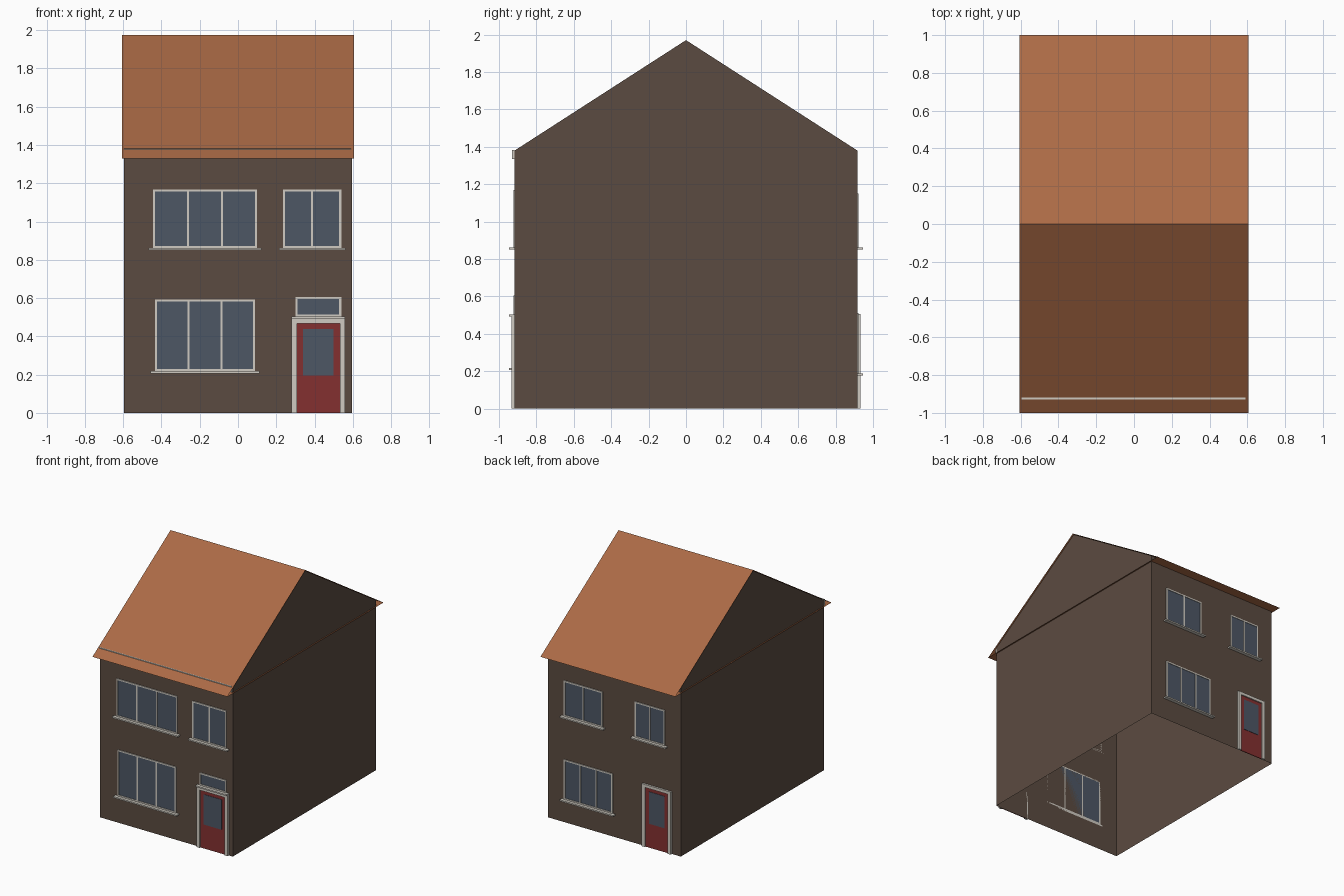
import bpy, bmesh
from mathutils import Matrix, Vector

if "Cube" in bpy.data.objects:
    bpy.data.objects.remove(bpy.data.objects["Cube"])

WALL_X, WALL_Y, WALL_Z = 0.595, 0.916, 1.38
ROOF_X, EAVE_Y, EAVE_Z, RIDGE_Z = 0.605, 1.0, 1.33, 1.975


def material(name, rgb):
    m = bpy.data.materials.new(name)
    m.diffuse_color = (*rgb, 1)
    m.use_nodes = True
    m.node_tree.nodes["Principled BSDF"].inputs["Base Color"].default_value = m.diffuse_color
    return m


BRICK = material("brick", (0.105, 0.07, 0.052))
TILE = material("tile", (0.41, 0.145, 0.06))
TRIM = material("trim", (0.63, 0.6, 0.54))
GLASS = material("glass", (0.075, 0.095, 0.13))
PAINT = material("red_paint", (0.23, 0.03, 0.03))


def finish(bm, name, mat):
    bmesh.ops.recalc_face_normals(bm, faces=bm.faces)
    mesh = bpy.data.meshes.new(name)
    bm.to_mesh(mesh)
    bm.free()
    mesh.materials.append(mat)
    obj = bpy.data.objects.new(name, mesh)
    bpy.context.collection.objects.link(obj)


def boxes(name, mat, side, items):
    """Boxes (x0, x1, z0, z1, outer_y) fixed to the front (-1) or back (1) wall."""
    bm = bmesh.new()
    for x0, x1, z0, z1, y in items:
        centre = Vector(((x0 + x1) / 2, side * (WALL_Y + y) / 2, (z0 + z1) / 2))
        size = Matrix.Diagonal((x1 - x0, y - WALL_Y, z1 - z0, 1))
        bmesh.ops.create_cube(bm, size=1, matrix=Matrix.Translation(centre) @ size)
    finish(bm, name, mat)


def window(name, side, x0, x1, z0, z1, panes, sill=True):
    t = 0.011
    bars = [(x0, x1, z1 - t, z1, 0.923), (x0, x1, z0, z0 + t, 0.923)]
    for i in range(panes + 1):
        x = x0 + (x1 - x0 - t) * i / panes
        bars.append((x, x + t, z0 + t, z1 - t, 0.923))
    boxes(name + "_frame", TRIM, side, bars)
    boxes(name + "_glass", GLASS, side, [(x0 + t, x1 - t, z0 + t, z1 - t, 0.919)])
    if sill:
        boxes(name + "_sill", TRIM, side, [(x0 - 0.022, x1 + 0.022, z0 - 0.011, z0, 0.946)])


def door(name, side, x0, x1, z1):
    t = 0.028
    boxes(name + "_frame", TRIM, side, [
        (x0, x0 + t, 0, z1, 0.932), (x1 - t, x1, 0, z1, 0.932),
        (x0 + t, x1 - t, z1 - 0.024, z1, 0.932)])
    boxes(name + "_leaf", PAINT, side, [(x0 + t, x1 - t, 0, z1 - 0.024, 0.922)])
    boxes(name + "_glass", GLASS, side,
          [(x0 + 0.06, x1 - 0.06, 0.195, z1 - 0.053, 0.925)])


# Walls: open-bottomed shell with gabled ends
bm = bmesh.new()
ends = []
for x in (-WALL_X, WALL_X):
    pts = [(-WALL_Y, 0), (-WALL_Y, WALL_Z), (0, RIDGE_Z - 0.005), (WALL_Y, WALL_Z), (WALL_Y, 0)]
    v = [bm.verts.new((x, y, z)) for y, z in pts]
    bm.faces.new((v[0], v[1], v[3], v[4]))
    bm.faces.new(v[1:4])
    ends.append(v)
for i in (0, 3):
    bm.faces.new((ends[0][i], ends[0][i + 1], ends[1][i + 1], ends[1][i]))
finish(bm, "walls", BRICK)

# Roof: two thin slopes and a flat soffit, open at the gable ends
bm = bmesh.new()
profile = [(-EAVE_Y, EAVE_Z), (0, RIDGE_Z), (EAVE_Y, EAVE_Z)]
left, right = ([bm.verts.new((x, y, z)) for y, z in profile] for x in (-ROOF_X, ROOF_X))
for i in range(3):
    j = (i + 1) % 3
    bm.faces.new((left[i], left[j], right[j], right[i]))
finish(bm, "roof", TILE)

# Front fascia board
boxes("fascia", TRIM, -1, [(-WALL_X, 0.59, 1.335, 1.382, 0.929)])

# Front windows and door
window("front_upper_wide_window", -1, -0.445, 0.10, 0.862, 1.168, 3)
window("front_upper_small_window", -1, 0.235, 0.54, 0.862, 1.168, 2)
window("front_lower_window", -1, -0.435, 0.09, 0.218, 0.593, 3)
window("front_transom", -1, 0.30, 0.54, 0.503, 0.605, 1, sill=False)
door("front_door", -1, 0.28, 0.56, 0.492)
boxes("front_door_ledge", TRIM, -1, [(0.28, 0.56, 0.492, 0.503, 0.946)])

# Back windows and door
window("back_upper_wide_window", 1, 0.105, 0.45, 0.862, 1.15, 2)
window("back_upper_small_window", 1, -0.455, -0.185, 0.862, 1.15, 2)
window("back_lower_window", 1, 0.015, 0.45, 0.187, 0.51, 3)
door("back_door", 1, -0.515, -0.255, 0.507)
